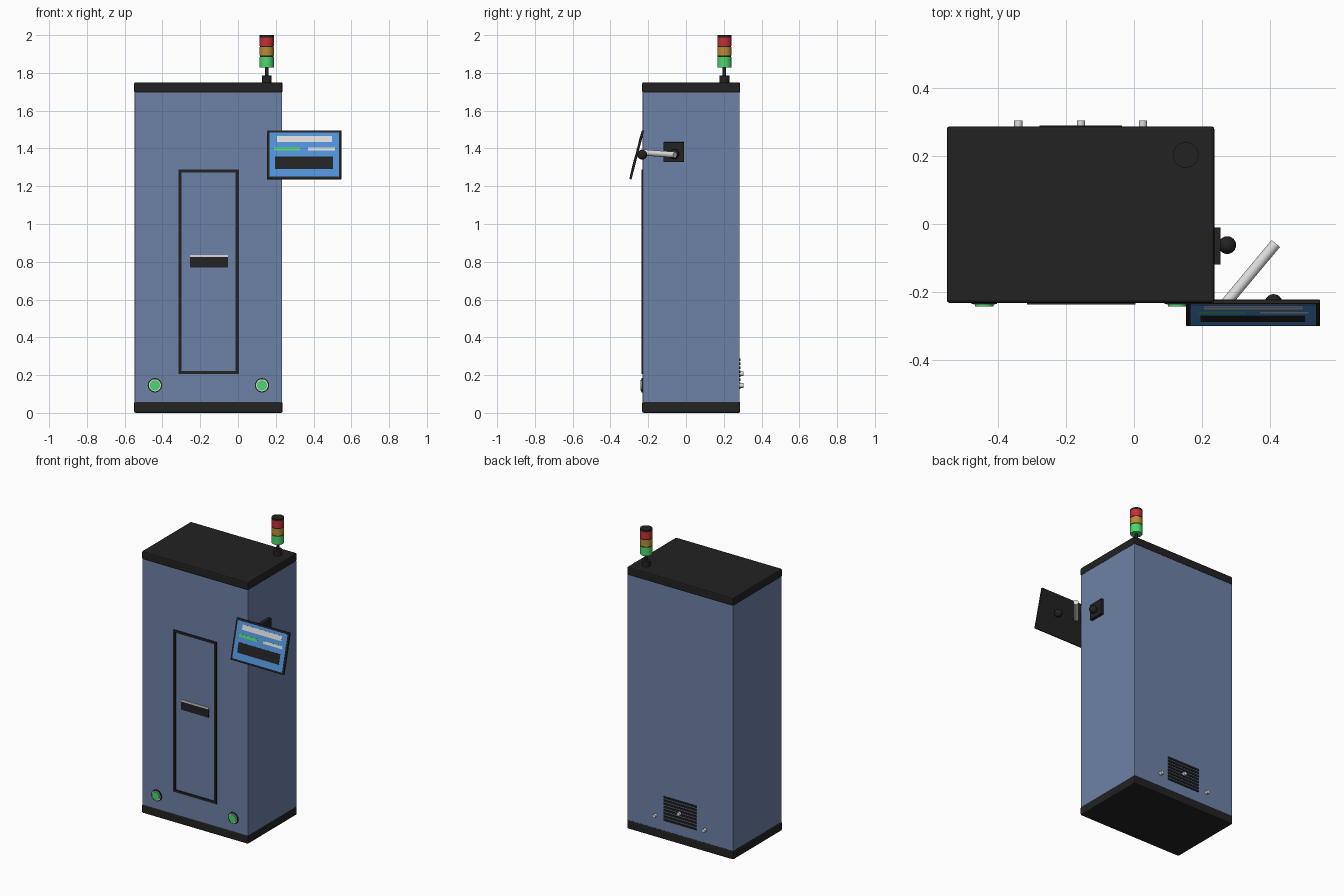
import bpy, math
from mathutils import Vector, Matrix

if "Cube" in bpy.data.objects:
    bpy.data.objects.remove(bpy.data.objects["Cube"])


def material(name, r, g, b):
    m = bpy.data.materials.new(name)
    m.diffuse_color = (r, g, b, 1)
    m.use_nodes = True
    m.node_tree.nodes["Principled BSDF"].inputs["Base Color"].default_value = m.diffuse_color
    return m


BLUE = material("cabinet blue", 0.155, 0.222, 0.385)
BLACK = material("black", 0.016, 0.016, 0.016)
GREY = material("light grey", 0.72, 0.72, 0.72)
GREEN = material("green", 0.075, 0.68, 0.155)
AMBER = material("amber", 0.50, 0.26, 0.035)
RED = material("red", 0.55, 0.03, 0.035)
SCREEN = material("screen blue", 0.08, 0.29, 0.68)


def finish(name, mat, bevel=0):
    ob = bpy.context.object
    ob.name = name
    ob.data.materials.append(mat)
    if bevel:
        mod = ob.modifiers.new("bevel", 'BEVEL')
        mod.width, mod.segments = bevel, 2
    return ob


def box(name, mat, x, y, z, bevel=0):
    """Box from (low, high) pairs on each axis."""
    bpy.ops.mesh.primitive_cube_add(size=1)
    ob = finish(name, mat, bevel)
    size = Vector((x[1] - x[0], y[1] - y[0], z[1] - z[0]))
    mid = Vector((x[0] + x[1], y[0] + y[1], z[0] + z[1])) / 2
    ob.data.transform(Matrix.Translation(mid) @ Matrix.Diagonal((*size, 1)))
    return ob


def rod(name, mat, a, b, r, sides=32):
    """Cylinder from point a to point b."""
    a, b = Vector(a), Vector(b)
    bpy.ops.mesh.primitive_cylinder_add(
        vertices=sides, radius=r, depth=(b - a).length, location=(a + b) / 2,
        rotation=(b - a).to_track_quat('Z', 'Y').to_euler())
    ob = finish(name, mat)
    bpy.ops.object.shade_smooth_by_angle()
    return ob


def ball(name, mat, at, r):
    bpy.ops.mesh.primitive_uv_sphere_add(segments=24, ring_count=12, radius=r, location=at)
    ob = finish(name, mat)
    bpy.ops.object.shade_smooth()
    return ob


# Cabinet with plinth and lid
X, Y = (-0.55, 0.236), (-0.232, 0.287)
box("cabinet_body", BLUE, (-0.547, 0.234), (-0.23, 0.284), (0.05, 1.70), 0.004)
box("plinth", BLACK, X, Y, (0, 0.06), 0.008)
box("lid", BLACK, X, Y, (1.695, 1.75), 0.008)

# Door outline and handle
dx, dz, w, dy = (-0.315, 0.004), (0.207, 1.289), 0.016, (-0.236, -0.228)
for i in range(2):
    s = 1 - 2 * i
    box("door_frame_side", BLACK, sorted((dx[i], dx[i] + s * w)), dy, dz)
    box("door_frame_rail", BLACK, (dx[0] + w, dx[1] - w), dy, sorted((dz[i], dz[i] + s * w)))
box("door_handle", BLACK, (-0.255, -0.053), dy, (0.77, 0.825))
box("handle_lip", GREY, (-0.255, -0.053), dy, (0.825, 0.836))

# Front buttons
for x in (-0.44, 0.127):
    for part, mat, r, y in (("button_ring", BLACK, 0.038, -0.235),
                            ("button_trim", GREY, 0.032, -0.237),
                            ("button", GREEN, 0.027, -0.242)):
        rod(part, mat, (x, -0.226, 0.146), (x, y, 0.146), r)

# Rear vent slats and connectors
for i in range(8):
    z = 0.132 + i * 0.0214
    box("vent_slat", BLACK, (-0.277, -0.035), (0.28, 0.2895), (z - 0.0065, z + 0.0065))
for x, z in ((-0.34, 0.145), (-0.156, 0.207), (0.026, 0.145)):
    rod("rear_connector", GREY, (x, 0.28, z), (x, 0.304, z), 0.012)

# Signal tower
for name, mat, r, z0, z1 in (("tower_foot", BLACK, 0.026, 1.745, 1.785),
                             ("tower_pole", BLACK, 0.009, 1.78, 1.835),
                             ("tower_core", BLACK, 0.0355, 1.83, 1.99),
                             ("tower_green", GREEN, 0.0375, 1.829, 1.885),
                             ("tower_amber", AMBER, 0.0375, 1.891, 1.936),
                             ("tower_red", RED, 0.0375, 1.942, 1.988),
                             ("tower_cap", BLACK, 0.0375, 1.988, 2.0)):
    rod(name, mat, (0.152, 0.203, z0), (0.152, 0.203, z1), r)

# Side bracket, ball joints and arm
box("arm_bracket", BLACK, (0.23, 0.254), (-0.119, -0.01), (1.327, 1.433), 0.002)
ball("bracket_ball", BLACK, (0.274, -0.062, 1.37), 0.026)
ball("monitor_ball", BLACK, (0.41, -0.232, 1.367), 0.026)
rod("monitor_arm", GREY, (0.27, -0.233, 1.379), (0.416, -0.058, 1.366), 0.016)

# Tilted monitor, modelled upright around its centre
h = 0.133
parts = [box("monitor_case", BLACK, (-0.197, 0.197), (-0.006, 0.006), (-h, h), 0.002)]
for name, mat, x, z, out in (
        ("monitor_screen", SCREEN, (-0.184, 0.184), (-0.12, 0.12), 0.007),
        ("screen_title", GREY, (-0.144, 0.147), (0.068, 0.101), 0.008),
        ("screen_status", GREEN, (-0.16, -0.022), (0.021, 0.039), 0.008),
        ("screen_label", GREY, (0.02, 0.163), (0.021, 0.039), 0.008),
        ("screen_panel", BLACK, (-0.155, 0.153), (-0.078, -0.012), 0.008)):
    parts.append(box(name, mat, x, (-out, -0.005), z))
for ob in parts:
    ob.location = (0.35, -0.261, 1.366)
    ob.rotation_euler.x = math.radians(-14.5)
